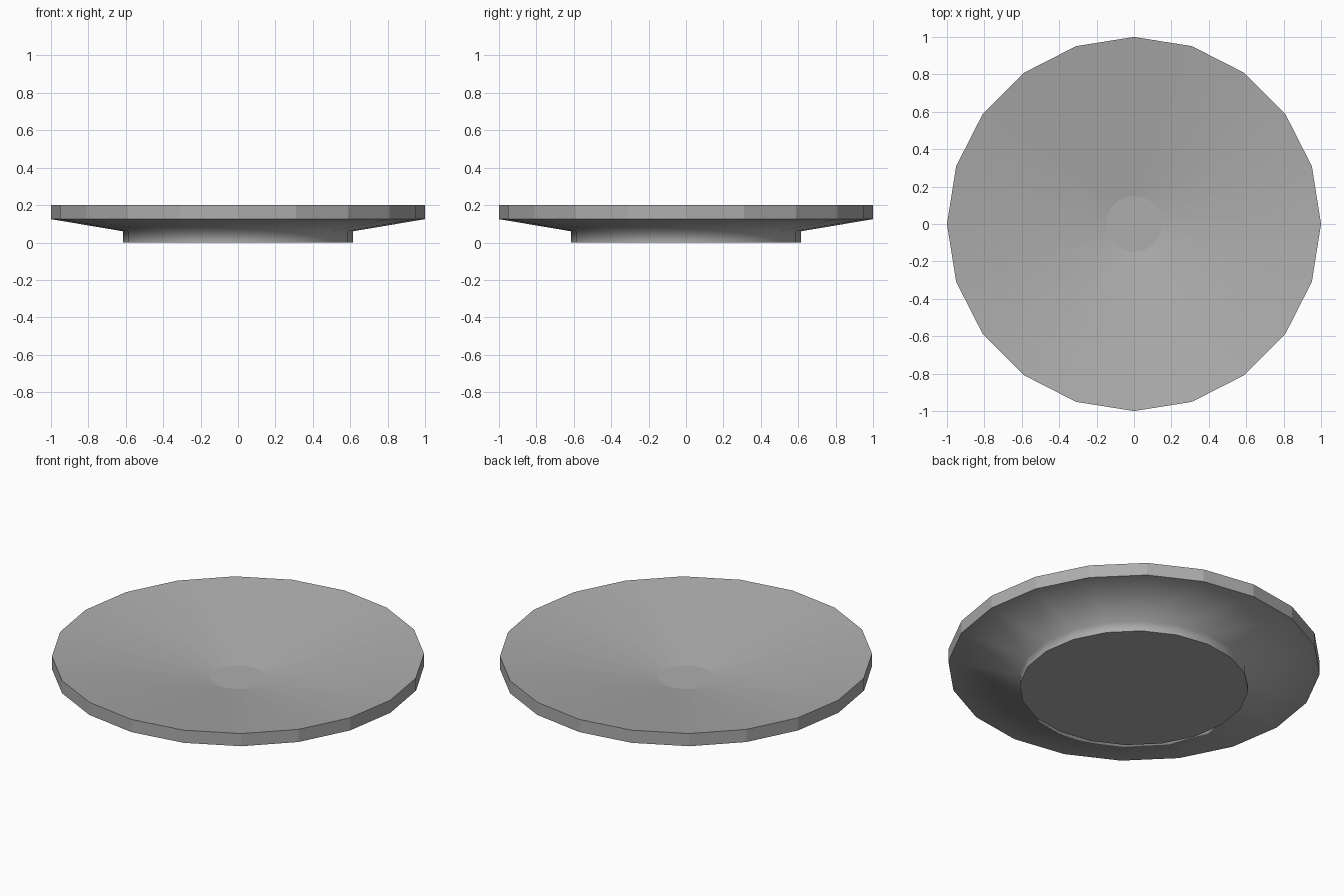
import bpy, bmesh
from math import cos, sin, tau, radians

cube = bpy.data.objects.get("Cube")
if cube:
    bpy.data.objects.remove(cube, do_unlink=True)

SIDES = 20

# Plain grey finish
grey = bpy.data.materials.new("plain_grey")
grey.use_nodes = True
colour = (0.42, 0.42, 0.42, 1)
grey.diffuse_color = colour
bsdf = next(n for n in grey.node_tree.nodes if n.type == 'BSDF_PRINCIPLED')
bsdf.inputs["Base Color"].default_value = colour

# Dish profile as (radius, height): foot, underside, rim, hollow, centre disc
profile = [(0.615, 0), (0.615, 0.06), (1, 0.125), (1, 0.2), (0.15, 0.067)]
RIM_BAND = 2

bm = bmesh.new()
rings = [[bm.verts.new((r * cos(tau * i / SIDES), r * sin(tau * i / SIDES), z))
          for i in range(SIDES)] for r, z in profile]

# Bands between the rings: the rim is faceted, the others are smooth
for band, (low, high) in enumerate(zip(rings, rings[1:])):
    for i in range(SIDES):
        j = (i + 1) % SIDES
        face = bm.faces.new((low[i], low[j], high[j], high[i]))
        face.smooth = band != RIM_BAND

# Flat foot base and flat centre disc
bm.faces.new(rings[0][::-1])
bm.faces.new(rings[-1])

# Keep the corners crisp
for edge in bm.edges:
    edge.smooth = edge.calc_face_angle() < radians(30)

mesh = bpy.data.meshes.new("dish")
bm.to_mesh(mesh)
bm.free()
mesh.materials.append(grey)
dish = bpy.data.objects.new("dish", mesh)
bpy.context.collection.objects.link(dish)
